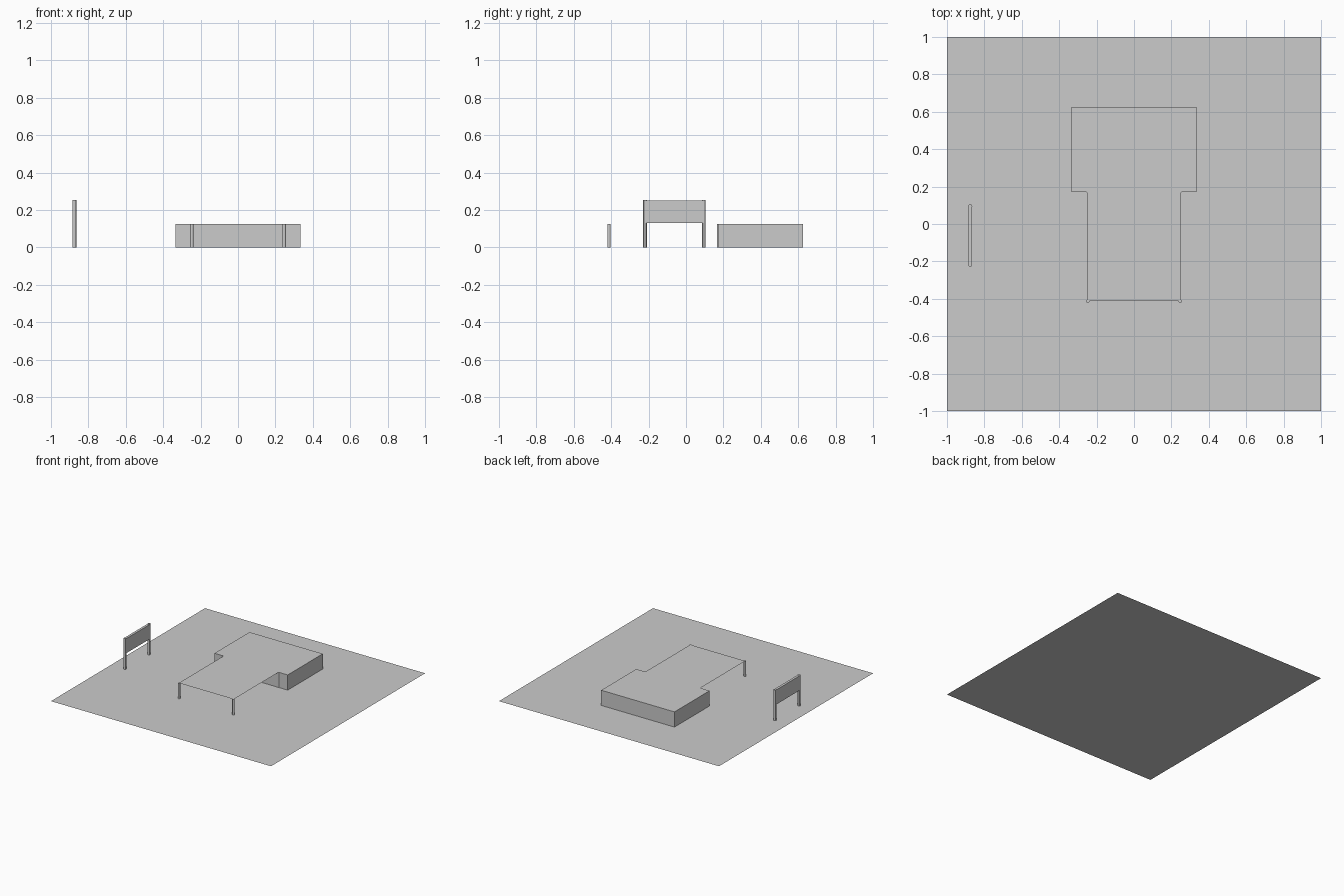
import bpy

if "Cube" in bpy.data.objects:
    bpy.data.objects.remove(bpy.data.objects["Cube"])


def box(name, x0, x1, y0, y1, z0, z1):
    bpy.ops.mesh.primitive_cube_add(size=1, location=((x0 + x1) / 2, (y0 + y1) / 2, (z0 + z1) / 2))
    ob = bpy.context.object
    ob.name = name
    ob.scale = (x1 - x0, y1 - y0, z1 - z0)
    return ob


def sheet(name, x0, x1, y0, y1, z):
    bpy.ops.mesh.primitive_plane_add(size=1, location=((x0 + x1) / 2, (y0 + y1) / 2, z))
    ob = bpy.context.object
    ob.name = name
    ob.scale = (x1 - x0, y1 - y0, 1)
    return ob


def post(name, x, y, height, radius=0.009):
    bpy.ops.mesh.primitive_cylinder_add(vertices=12, radius=radius, depth=height,
                                        location=(x, y, height / 2))
    ob = bpy.context.object
    ob.name = name
    bpy.ops.object.shade_smooth_by_angle()
    return ob


ROOF = 0.125

# Flat forecourt
sheet("forecourt", -1, 1, -1, 1, 0)

# Station building and the thin canopy in front of it
box("building", -0.333, 0.333, 0.17, 0.625, 0, ROOF)
sheet("canopy", -0.25, 0.25, -0.412, 0.17, ROOF)

# Canopy posts at its four corners
for side, x in (("left", -0.247), ("right", 0.247)):
    post(f"front_post_{side}", x, -0.412, ROOF)
    post(f"rear_post_{side}", x, 0.174, ROOF)

# Flat islands painted under the canopy
for side, x in (("left", -0.147), ("right", 0.025)):
    sheet(f"island_{side}", x - 0.045, x + 0.045, -0.215, -0.185, 0.001)

# Roadside sign on two posts
box("sign_panel", -0.885, -0.865, -0.218, 0.094, 0.13, 0.25)
for end, y in (("front", -0.219), ("back", 0.095)):
    post(f"sign_post_{end}", -0.875, y, 0.253, 0.0105)
